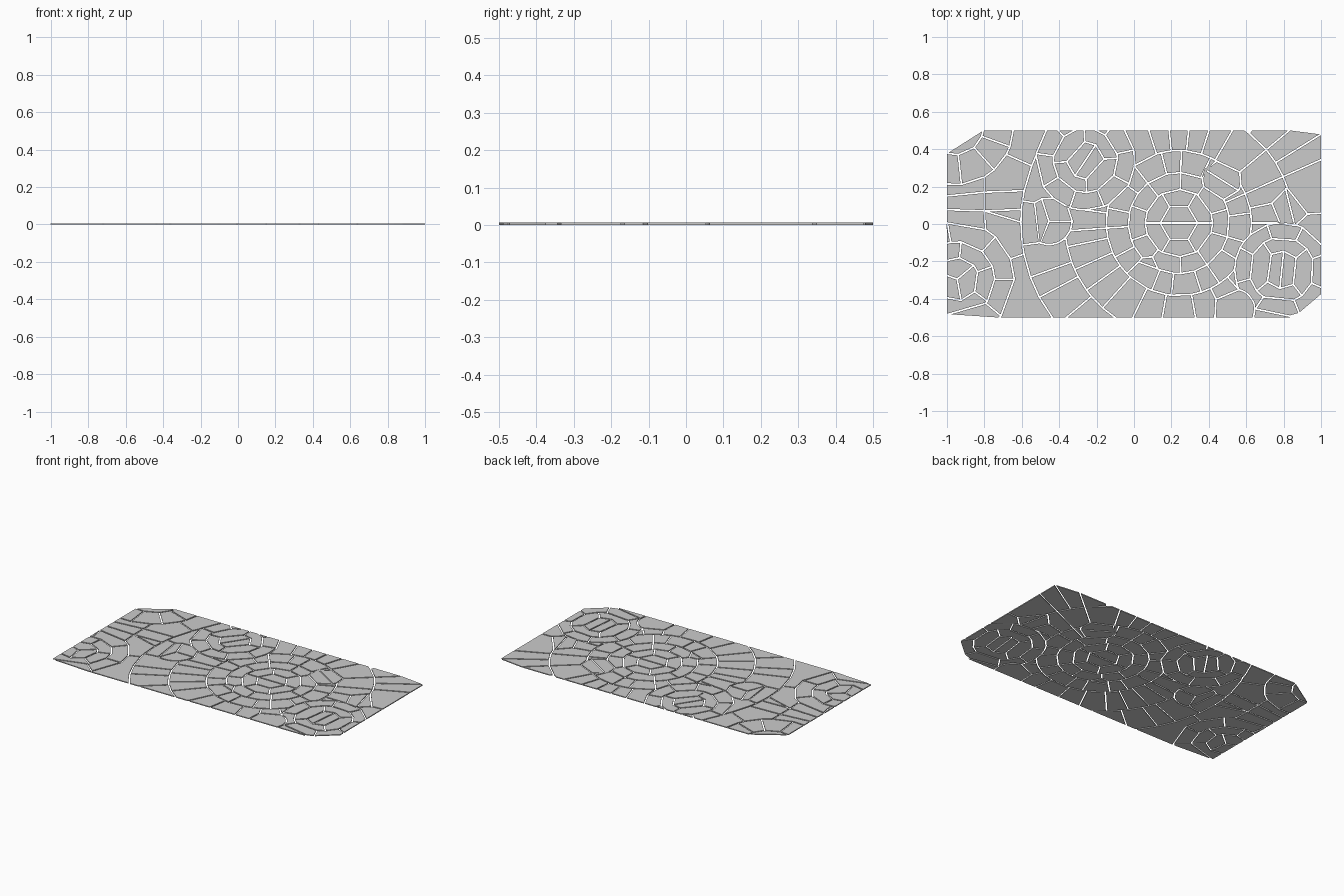
import bpy, bmesh
from math import cos, sin, radians, hypot
from mathutils import Vector
from mathutils.geometry import delaunay_2d_cdt

if "Cube" in bpy.data.objects:
    bpy.data.objects.remove(bpy.data.objects["Cube"])

GAP, THICK, STEP = 0.009, 0.006, 4
HX, HY = 1 + GAP / 2, 0.5 + GAP / 2
pts, edges, owner = [], [], []


def line(path, rank):
    """Add a joint polyline; higher-ranked rosettes later hide lower-ranked joints."""
    for a, b in zip(path, path[1:]):
        edges.append((len(pts), len(pts) + 1))
        pts.extend((Vector(a), Vector(b)))
        owner.append(rank)


def even(n, start=0):
    return [start + 360 * i / n for i in range(n)]


# Rosettes, lowest to highest: centre, then rings as (outer radius, spoke angles)
rosettes = [
    (0.24, 0.005, [(0.10, [0, 180]), (0.18, [0, 60, 120, 180, 240, 300]), (0.27, even(10, 90)),
                   (0.388, even(18, 6)),
                   (0.61, [84, 96, 72, 108, 60, 40, 24, 12, 0, -12, -28, -48, -64, -80, -100, -116,
                           -132, 216, 204, 192, 184, 172, 160]),
                   (0.845, [172, 188, 200, 208, 220])]),
    (-0.955, 0.52, [(0.15, []), (0.31, [-84, -48, -20])]),
    (-0.945, -0.295, [(0.115, [40, 160, 280]), (0.20, [20, 84, -36, 132]),
                      (0.305, [48, 0, -40, 100])]),
    (-0.26, 0.34, [(0.10, [56, 236]), (0.172, [4, 92, 184, 272]), (0.265, even(9, 12))]),
    (0.79, -0.245, [(0.10, [84, 264]), (0.175, [40, 124, 220, 308]),
                    (0.252, [20, 64, 108, 152, 196, 236, 292, 336])]),
    (-0.455, 0.015, [(0.125, [0, 108, 248])]),
    (0.47, 0.235, [(0.105, [148, 328])]),
    (0.835, 0.09, [(0.10, [104, 284])]),
    (0.535, -0.46, [(0.112, [])]),
    (0.075, -0.225, [(0.055, [])]),
]

for rank, (cx, cy, rings) in enumerate(rosettes):
    def polar(r, a):
        return cx + r * cos(radians(a)), cy + r * sin(radians(a))
    inner = 0
    for r, spokes in rings:
        lo, hi = (100, 260) if r > 0.8 else (0, 360)
        line([polar(r, a % 360) for a in range(lo, hi + 1, STEP)], rank)
        for a in spokes:
            a = round(a / STEP) * STEP % 360
            line([polar(inner, a), polar(r, a)], rank)
        inner = r

# Long spokes running from the main rosette to the right edge
for a in (52, 40, 32, 24, 4, -12, -40):
    line([(0.24 + r * cos(radians(a)), 0.005 + r * sin(radians(a))) for r in (0.61, 1.3)], 0)

# Loose joints on the left
for path in [[(-1.1, .08), (-.8, .07), (-.55, .08)],
             [(-1.1, .14), (-.8, .17), (-.55, .18)],
             [(-.8, .3), (-.8, .17), (-.8, .07), (-.79, -.1)],
             [(-.7, .38), (-.5, .29)],
             [(-.7, -.2), (-.5, -.13)],
             [(-.8, .07), (-.7, .01), (-.5, .01)]]:
    line(path, -1)

# Slab border
line([(-HX, -HY), (HX, -HY), (HX, HY), (-HX, HY), (-HX, -HY)], 99)

# Planar subdivision of all joints
v, e, f, _, orig, _ = delaunay_2d_cdt([Vector(p) for p in pts], edges, [], 0, 1e-5)


def visible(mid, rank):
    if rank == 99:
        return True
    return not any(hypot(mid.x - x, mid.y - y) < rings[-1][0] - 0.0015
                   for x, y, rings in rosettes[rank + 1:])


joints = {frozenset(p) for p, ids in zip(e, orig)
          if any(visible((v[p[0]] + v[p[1]]) / 2, owner[i]) for i in ids)}

bm = bmesh.new()
bv = [bm.verts.new((p.x, p.y, 0)) for p in v]
bm.verts.index_update()
for tri in f:
    c = sum((v[i] for i in tri), Vector((0, 0))) / len(tri)
    if abs(c.x) < HX and abs(c.y) < HY:
        bm.faces.new([bv[i] for i in tri])
hidden = [ed for ed in bm.edges if frozenset(x.index for x in ed.verts) not in joints]
bmesh.ops.dissolve_edges(bm, edges=hidden, use_verts=True, use_face_split=False)
bmesh.ops.delete(bm, geom=[x for x in bm.verts if not x.link_faces], context='VERTS')
bmesh.ops.remove_doubles(bm, verts=bm.verts, dist=0.002)

# Shrink every stone to open the joints, then drop the joint strips
stones = list(bm.faces)
strips = bmesh.ops.inset_individual(bm, faces=stones, thickness=GAP / 2, use_even_offset=True)['faces']
bmesh.ops.delete(bm, geom=strips, context='FACES')
bm.normal_update()
bad = [x for x in bm.faces if x.normal.z < 0.5 or x.calc_area() < 1e-4]
bmesh.ops.delete(bm, geom=bad, context='FACES')

mesh = bpy.data.meshes.new("paving_stones")
bm.to_mesh(mesh)
bm.free()
paving = bpy.data.objects.new("paving_stones", mesh)
bpy.context.collection.objects.link(paving)
solid = paving.modifiers.new("thickness", 'SOLIDIFY')
solid.thickness = THICK
solid.offset = 1
